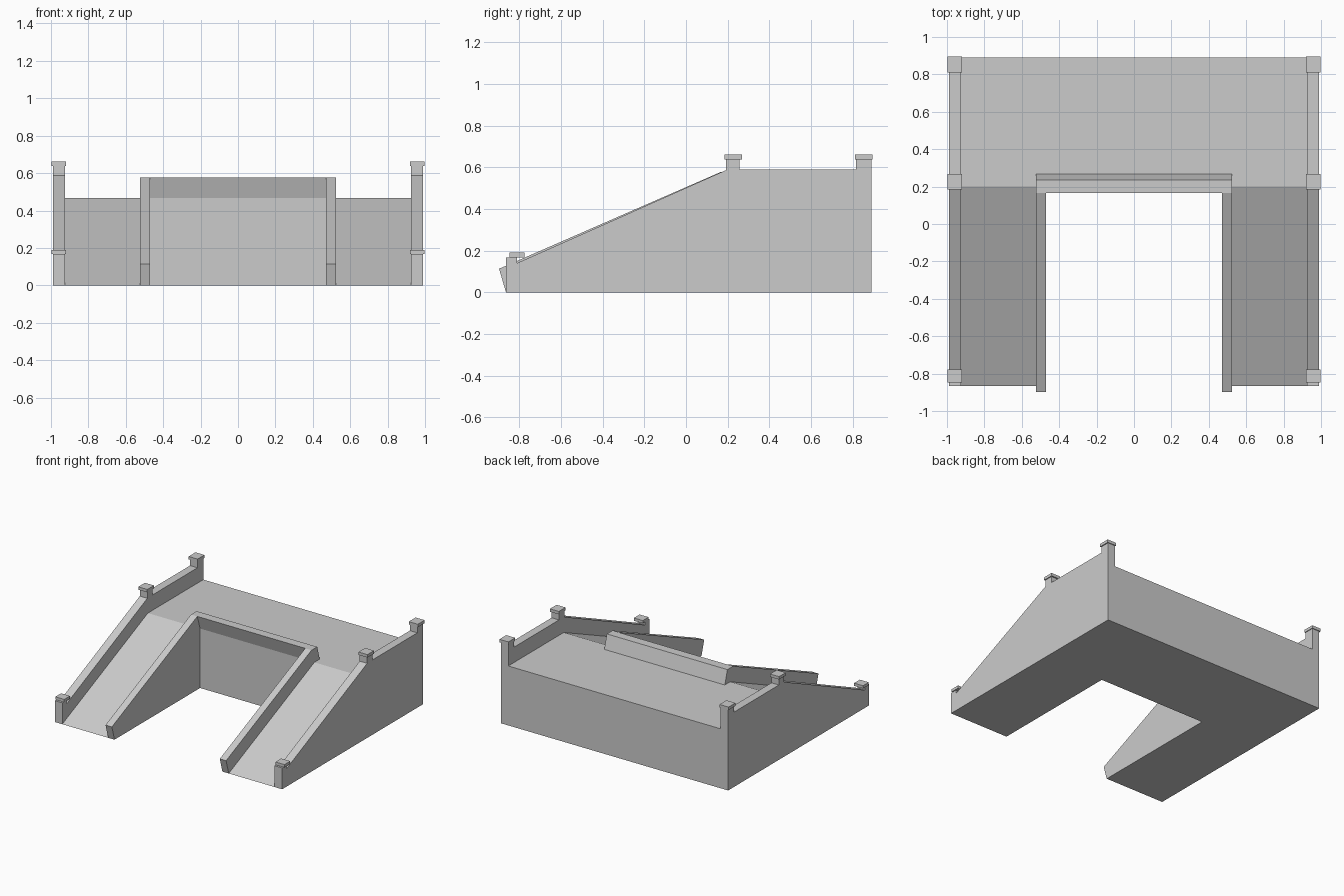
import bpy, bmesh

if "Cube" in bpy.data.objects:
    bpy.data.objects.remove(bpy.data.objects["Cube"])

FRONT, BREAK, BACK, DECK = -0.865, 0.2, 0.89, 0.468


def finish(bm, name):
    bmesh.ops.recalc_face_normals(bm, faces=bm.faces)
    mesh = bpy.data.meshes.new(name)
    bm.to_mesh(mesh)
    bm.free()
    obj = bpy.data.objects.new(name, mesh)
    bpy.context.collection.objects.link(obj)
    return obj


def prism(name, profile, x0, x1):
    """Extrude a (y, z) profile along x."""
    bm = bmesh.new()
    face = bm.faces.new([bm.verts.new((x0, y, z)) for y, z in profile])
    ext = bmesh.ops.extrude_face_region(bm, geom=[face])
    for v in ext["geom"]:
        if isinstance(v, bmesh.types.BMVert):
            v.co.x = x1
    # the starting face may be kept or consumed; make sure both ends are closed
    bmesh.ops.holes_fill(bm, edges=[e for e in bm.edges if e.is_boundary])
    return finish(bm, name)


def box_profile(y0, y1, z0, z1):
    return [(y0, z0), (y1, z0), (y1, z1), (y0, z1)]


# U-shaped platform with two ramps
bm = bmesh.new()
xs, ys = [-0.925, -0.47, 0.47, 0.925], [FRONT, BREAK, BACK]
grid = [[bm.verts.new((x, y, 0)) for y in ys] for x in xs]
for i in range(3):
    for j in range(2):
        if (i, j) != (1, 0):
            bm.faces.new((grid[i][j], grid[i + 1][j], grid[i + 1][j + 1], grid[i][j + 1]))
ext = bmesh.ops.extrude_face_region(bm, geom=bm.faces[:], use_keep_orig=True)
for v in ext["geom"]:
    if isinstance(v, bmesh.types.BMVert) and v.co.y > FRONT + 0.01:
        v.co.z = DECK
bmesh.ops.remove_doubles(bm, verts=bm.verts, dist=0.0001)
finish(bm, "platform_and_ramps")

# Outer walls with posts in one stepped silhouette
wall = [(FRONT, 0), (BACK, 0), (BACK, 0.638), (0.817, 0.638), (0.817, 0.589),
        (0.258, 0.589), (0.258, 0.638), (0.193, 0.638), (0.193, 0.587),
        (-0.812, 0.14), (-0.812, 0.168), (FRONT, 0.168)]
# Sloping curb beside the opening
curb = [(FRONT, 0), (-0.898, 0.113), (0.165, 0.577), (BREAK, DECK)]
# Post caps: y range, z range
caps = {"front": (-0.848, -0.777, 0.168, 0.19),
        "middle": (0.185, 0.268, 0.638, 0.661),
        "back": (0.811, 0.896, 0.638, 0.661)}

for side, s in (("left", -1), ("right", 1)):
    prism(f"outer_wall_{side}", wall, s * 0.925, s * 0.99)
    prism(f"ramp_curb_{side}", curb, s * 0.47, s * 0.525)
    for place, dims in caps.items():
        prism(f"post_cap_{place}_{side}", box_profile(*dims), s * 0.92, s * 0.998)

# Leaning curb across the head of the opening
prism("cross_curb", [(BREAK, DECK), (0.165, 0.577), (0.235, 0.577), (0.267, DECK)],
      -0.525, 0.525)
